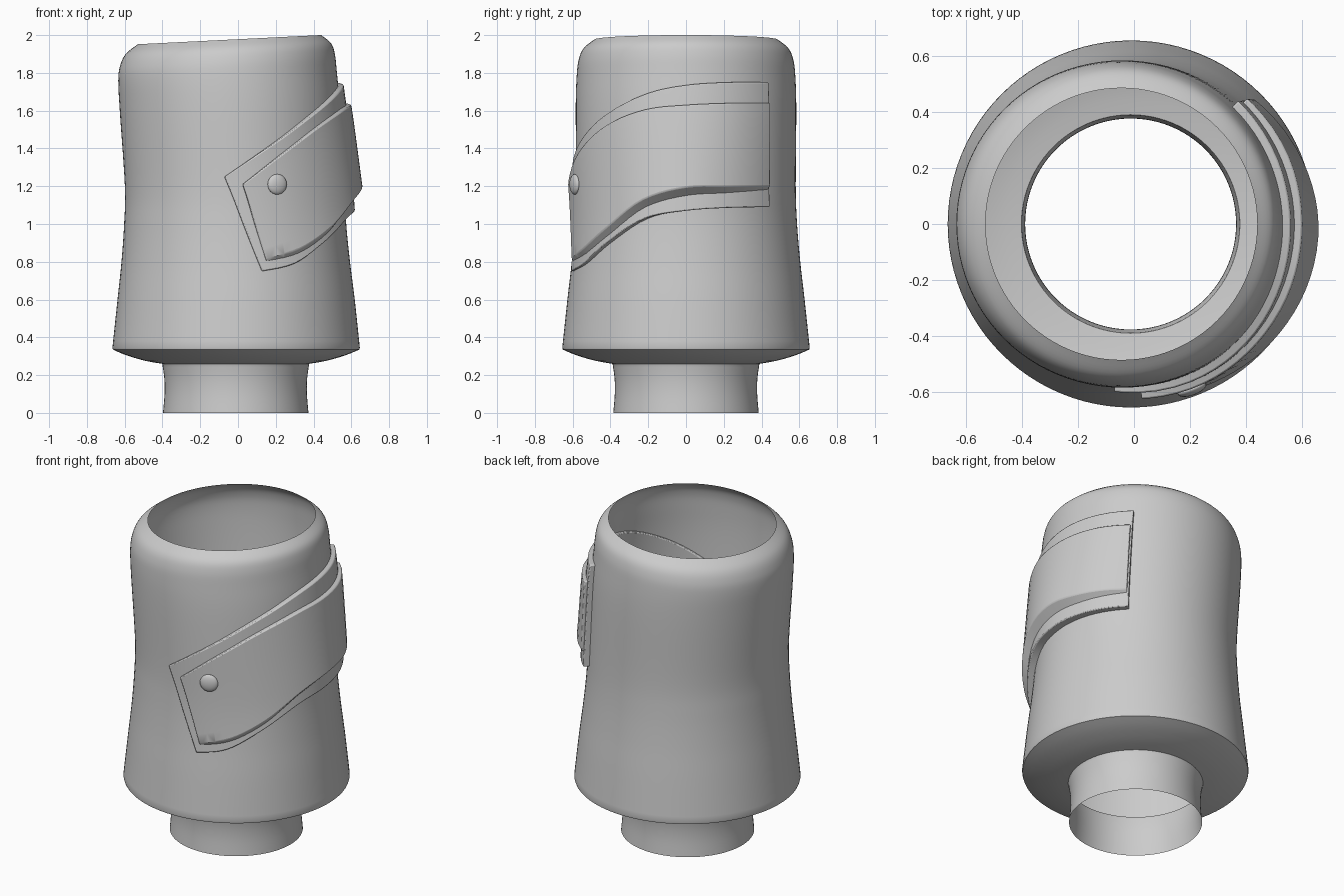
import bpy, bmesh, math
from mathutils import Vector

if "Cube" in bpy.data.objects:
    bpy.data.objects.remove(bpy.data.objects["Cube"])


def spline(keys, n):
    # Catmull-Rom resampling of tuples, n steps per span
    out = []
    k = [Vector(p) for p in keys]
    for i in range(len(k) - 1):
        p0, p1, p2, p3 = k[max(i - 1, 0)], k[i], k[i + 1], k[min(i + 2, len(k) - 1)]
        for s in range(n):
            t = s / n
            out.append(0.5 * (2 * p1 + (p2 - p0) * t + (2 * p0 - 5 * p1 + 4 * p2 - p3) * t * t
                              + (3 * p1 - p0 - 3 * p2 + p3) * t ** 3))
    return out + [k[-1]]


def finish(bm, name, angle):
    me = bpy.data.meshes.new(name)
    bm.to_mesh(me)
    bm.free()
    ob = bpy.data.objects.new(name, me)
    bpy.context.collection.objects.link(ob)
    bpy.ops.object.select_all(action='DESELECT')
    ob.select_set(True)
    bpy.context.view_layer.objects.active = ob
    bpy.ops.object.shade_smooth_by_angle(angle=math.radians(angle))
    return ob


# Ring tables: height, centre x, radius, rim tilt
WALL = spline([(.345, -.01, .655, 0), (.6, -.01, .628, 0), (.8, -.012, .605, 0),
               (1.0, -.015, .588, 0), (1.2, -.018, .581, 0), (1.6, -.042, .584, 0),
               (1.78, -.055, .579, .03), (1.87, -.055, .568, .05), (1.93, -.05, .542, .05),
               (1.976, -.045, .485, .05)], 5)
FLANGE = spline([(.26, -.012, .39, 0), (.276, -.012, .48, 0), (.305, -.011, .58, 0),
                 (.335, -.01, .652, 0)], 3)
NECK = spline([(0, -.012, .385, 0), (.1, -.012, .377, 0), (.18, -.012, .378, 0),
               (.255, -.012, .388, 0)], 4)


def shell(name, rings, seg=96):
    bm = bmesh.new()
    prev = None
    for z, cx, r, tilt in rings:
        ring = []
        for i in range(seg):
            a = 2 * math.pi * i / seg
            x = r * math.cos(a)
            ring.append(bm.verts.new((cx + x, r * math.sin(a), z + tilt * x)))
        if prev:
            for i in range(seg):
                j = (i + 1) % seg
                bm.faces.new((prev[i], prev[j], ring[j], ring[i]))
        prev = ring
    return finish(bm, name, 30)


def on_wall(deg, z, off):
    # point offset outward from the sleeve wall
    for p, q in zip(WALL, WALL[1:]):
        if z <= q[0]:
            break
    s = p.lerp(q, (z - p[0]) / (q[0] - p[0]))
    a = math.radians(deg)
    r = s[2] + off
    return (s[1] + r * math.cos(a), r * math.sin(a), z)


def strap(name, keys, inset, skirt, rows=8):
    # keys: lower angle, height, thickness, then the same for the upper edge
    bm = bmesh.new()
    cols = []
    for k in spline(keys, 5):
        loop = []
        for v in range(rows + 1):
            t = v / rows
            loop.append(bm.verts.new(on_wall(*[k[i] * (1 - t) + k[i + 3] * t for i in range(3)])))
        for v in range(rows, -1, -1):
            t = v / rows
            a, z = k[0] * (1 - t) + k[3] * t, k[1] * (1 - t) + k[4] * t
            loop.append(bm.verts.new(on_wall(a, z - skirt * k[2] * (1 - t), inset)))
        cols.append(loop)
    n = len(cols[0])
    for p, q in zip(cols, cols[1:]):
        for i in range(n):
            j = (i + 1) % n
            bm.faces.new((p[i], q[i], q[j], p[j]))
    for c in (cols[0], cols[-1]):
        for v in range(rows):
            bm.faces.new((c[v], c[v + 1], c[n - 2 - v], c[n - 1 - v]))
    bmesh.ops.recalc_face_normals(bm, faces=bm.faces)
    ob = finish(bm, name, 35)
    bev = ob.modifiers.new("soft_edge", 'BEVEL')
    bev.width, bev.segments, bev.limit_method = .006, 2, 'ANGLE'
    bev.angle_limit = math.radians(40)
    return ob


# Open sleeve with neck
shell("sleeve_body", FLANGE + WALL)
shell("neck", NECK + [FLANGE[0]])

# Layered wrap strap
strap("strap_base", [(-77, .75, .012, -95, 1.25, .02), (-60, .79, .02, -68, 1.43, .028),
                     (-42, .9, .035, -44, 1.58, .03), (-20, 1.03, .048, -20, 1.69, .03),
                     (0, 1.07, .05, 0, 1.735, .03), (20, 1.085, .045, 22, 1.75, .03),
                     (46, 1.09, .035, 46, 1.75, .03)], -.02, 0)
strap("strap_cover", [(-75, .82, .025, -86, 1.21, .045), (-58, .87, .045, -64, 1.38, .052),
                      (-40, .98, .07, -42, 1.52, .056), (-20, 1.13, .09, -20, 1.605, .06),
                      (0, 1.195, .096, 0, 1.63, .06), (20, 1.2, .08, 22, 1.64, .06),
                      (45, 1.2, .05, 45, 1.64, .05)], .012, .8)

# Domed button
bm = bmesh.new()
bmesh.ops.create_uvsphere(bm, u_segments=24, v_segments=12, radius=.054)
button = finish(bm, "button", 60)
button.scale = (.4, 1, 1)
button.rotation_euler.z = math.radians(-69)
button.location = on_wall(-69, 1.21, .05)
